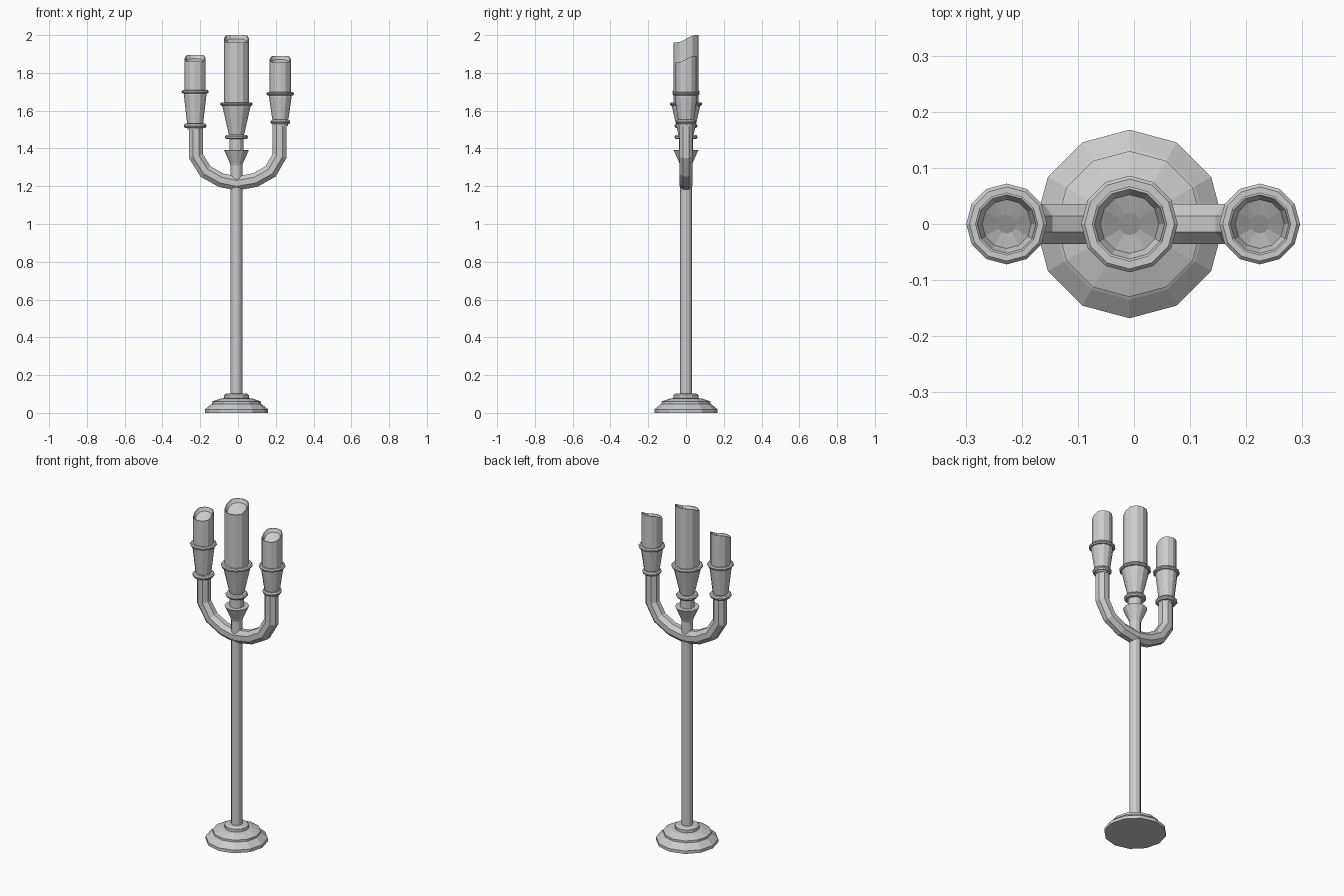
import bpy, bmesh, math
from mathutils import Vector

if "Cube" in bpy.data.objects:
    bpy.data.objects.remove(bpy.data.objects["Cube"])

CX = -0.008   # stem axis sits slightly left of centre
SIDES = 12


def finish(name, bm):
    bmesh.ops.remove_doubles(bm, verts=bm.verts, dist=1e-5)
    bmesh.ops.recalc_face_normals(bm, faces=bm.faces)
    me = bpy.data.meshes.new(name)
    bm.to_mesh(me)
    bm.free()
    ob = bpy.data.objects.new(name, me)
    bpy.context.collection.objects.link(ob)
    return ob


def skin(bm, rings):
    for a, b in zip(rings, rings[1:]):
        n = len(a)
        for i in range(n):
            j = (i + 1) % n
            bm.faces.new((a[i], a[j], b[j], b[i]))
    bm.faces.new(rings[0][::-1])
    bm.faces.new(rings[-1])


def lathe(name, cx, profile, lift=None):
    """Turn (radius, z) points about a vertical axis; lift(y, z) bends the top."""
    bm = bmesh.new()
    rings = []
    for r, z in profile:
        ring = []
        for i in range(SIDES):
            a = math.tau * i / SIDES
            y = r * math.sin(a)
            ring.append(bm.verts.new((cx + r * math.cos(a), y, z + (lift(y, z) if lift else 0))))
        rings.append(ring)
    skin(bm, rings)
    return finish(name, bm)


def bead(r_in, r_out, z, h):
    """Rounded collar as part of a profile."""
    m = r_out - 0.006
    return [(r_in, z - h), (m, z - h), (r_out, z - h / 3), (r_out, z + h / 3), (m, z + h), (r_in, z + h)]


def holder(name, cx, z_low, r_low, z_high, r_high, neck, z_start):
    """Tapered candle cup between two collars."""
    prof = [(neck, z_start)] + bead(neck, r_low, z_low, 0.011)
    prof += [(neck + 0.003, z_low + 0.015), (r_high - 0.012, z_high - 0.015)]
    prof += bead(r_high - 0.014, r_high, z_high, 0.009)
    lathe(name, cx, prof)


def candle(name, cx, r, z0, z1, drop):
    """Candle with a hollowed top that dips in an S curve to the front."""
    def lift(y, z):
        if z < z1 - 0.05:
            return 0
        t = max(0, min(1, (y / r + 0.75) / 1.5))
        return -drop * (1 - t * t * (3 - 2 * t))
    lathe(name, cx, [(r, z0), (r, z1), (r * 0.93, z1), (r * 0.78, z1 - 0.02), (r * 0.3, z1 - 0.024)], lift)


def arm(name, pts, r=0.040, n=8):
    """Octagonal tube swept along a path in the xz plane."""
    bm = bmesh.new()
    P = [Vector((x, 0, z)) for x, z in pts]
    rings = []
    for i, p in enumerate(P):
        d0 = (p - P[i - 1]).normalized() if i else (P[1] - p).normalized()
        d1 = (P[i + 1] - p).normalized() if i < len(P) - 1 else d0
        t = (d0 + d1).normalized()
        side = Vector((-t.z, 0, t.x)) / max(t.dot(d0), 0.5)
        ring = []
        for k in range(n):
            a = math.tau * (k + 0.5) / n
            ring.append(bm.verts.new(p + side * (r * math.cos(a)) + Vector((0, r * 0.96 * math.sin(a), 0))))
        rings.append(ring)
    skin(bm, rings)
    finish(name, bm)


# stepped foot
lathe("base", CX, [(0.168, 0), (0.168, 0.018), (0.135, 0.045), (0.13, 0.048), (0.13, 0.06),
                   (0.085, 0.076), (0.066, 0.078), (0.066, 0.095), (0.055, 0.102), (0.03, 0.102)])
# upright and the flared collar above the arms
lathe("stem", CX, [(0.031, 0.08), (0.031, 1.33)])
lathe("stem_flare", CX, [(0.031, 1.31), (0.036, 1.325), (0.066, 1.393), (0.037, 1.393)])

# middle cup and candle
holder("center_cup", CX, 1.46, 0.06, 1.635, 0.086, 0.038, 1.38)
candle("center_candle", CX, 0.067, 1.62, 2.0, 0.04)

# side arms: x, low collar z and radius, high collar z, candle top
for side, x, zl, rl, zh, top in (("left", -0.227, 1.52, 0.060, 1.70, 1.895),
                                 ("right", 0.224, 1.54, 0.052, 1.69, 1.89)):
    s = math.copysign(1, x)
    arm(side + "_arm", [(CX, 1.215), (s * 0.09, 1.232), (s * 0.172, 1.278), (x - s * 0.004, 1.36), (x - s * 0.004, zl)])
    holder(side + "_cup", x, zl, rl, zh, 0.072, 0.040, zl - 0.02)
    candle(side + "_candle", x, 0.056, zh - 0.01, top, 0.035)
